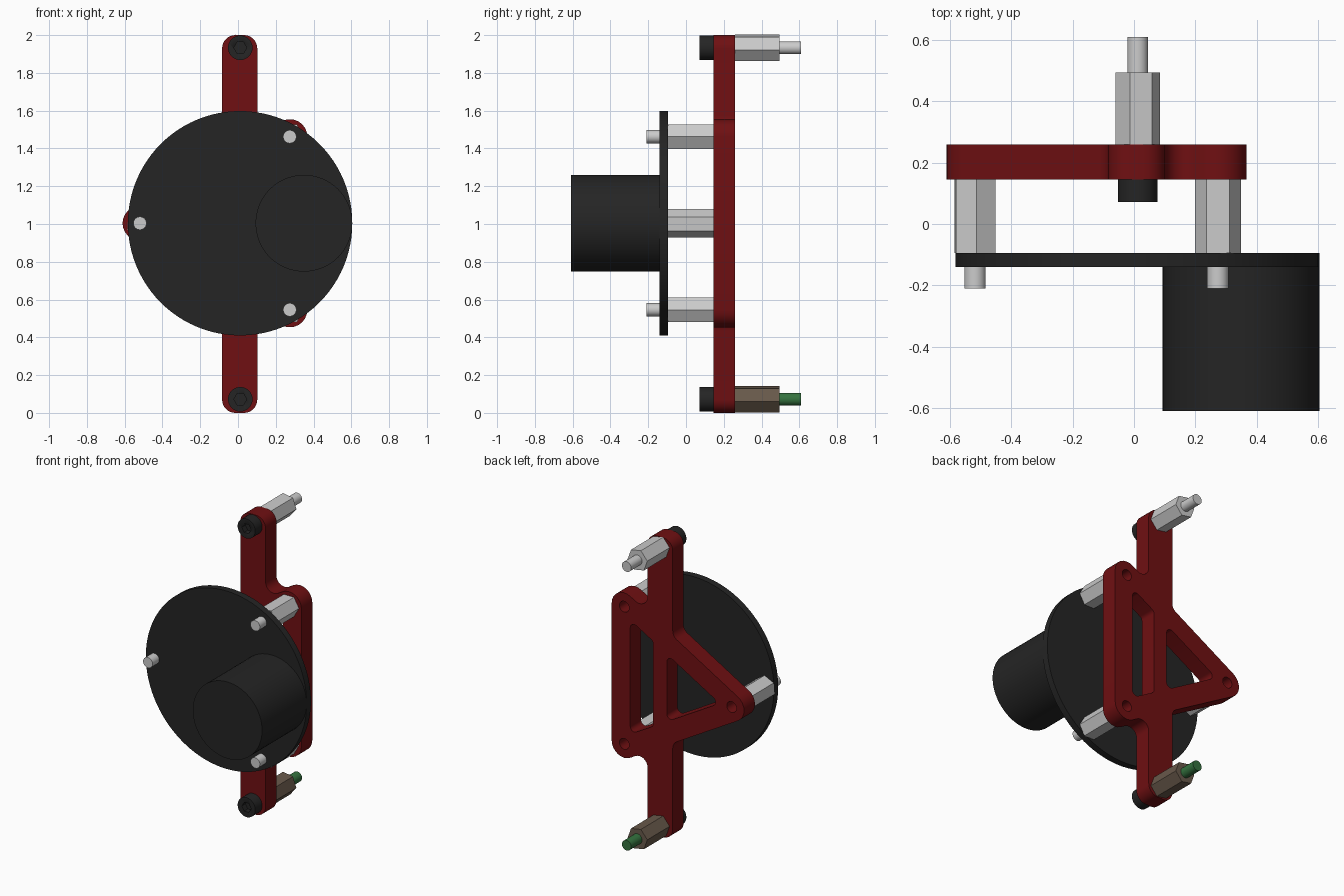
import bpy, math
import bmesh
from mathutils import Vector

if "Cube" in bpy.data.objects:
    bpy.data.objects.remove(bpy.data.objects["Cube"])

CX, CZ = 0.009, 1.004                       # axis of the disc and triangle


def material(name, rgb):
    m = bpy.data.materials.new(name)
    m.diffuse_color = (*rgb, 1)
    m.use_nodes = True
    m.node_tree.nodes["Principled BSDF"].inputs["Base Color"].default_value = m.diffuse_color
    return m


RED = material("red", (0.16, 0.005, 0.006))
BLACK = material("black", (0.018, 0.018, 0.018))
BROWN = material("brown", (0.14, 0.10, 0.07))
GREEN = material("green", (0.035, 0.17, 0.05))


def finish(ob, mat):
    if mat:
        ob.data.materials.append(mat)
    bpy.ops.object.select_all(action='DESELECT')
    bpy.context.view_layer.objects.active = ob
    ob.select_set(True)
    bpy.ops.object.shade_smooth_by_angle(angle=math.radians(30))


def rod(name, x, z, r, y0, y1, mat=None, n=48, turn=0.0, bevel=0.0):
    """Round or hexagonal bar along y; first corner at angle turn."""
    bm = bmesh.new()
    rings = [[bm.verts.new((x + r * math.cos(turn + math.tau * i / n), y,
                            z + r * math.sin(turn + math.tau * i / n)))
              for i in range(n)] for y in (y0, y1)]
    bm.faces.new(rings[0])
    bm.faces.new(rings[1][::-1])
    for i in range(n):
        j = (i + 1) % n
        bm.faces.new((rings[0][j], rings[0][i], rings[1][i], rings[1][j]))
    if bevel:                               # round over the front rim
        rim = [e for e in bm.edges if all(v in rings[0] for v in e.verts)]
        bmesh.ops.bevel(bm, geom=rim, offset=bevel, segments=3, profile=0.5,
                        affect='EDGES')
    bmesh.ops.recalc_face_normals(bm, faces=bm.faces)
    me = bpy.data.meshes.new(name)
    bm.to_mesh(me)
    bm.free()
    ob = bpy.data.objects.new(name, me)
    bpy.context.collection.objects.link(ob)
    finish(ob, mat)
    return ob


def rounded(points, steps=8):
    """Polygon of (x, z, radius) corners with each corner filleted."""
    out = []
    for i, (x, z, r) in enumerate(points):
        p = Vector((x, z))
        a = (Vector(points[i - 1][:2]) - p).normalized()
        b = (Vector(points[(i + 1) % len(points)][:2]) - p).normalized()
        half = a.angle(b) / 2
        c = p + (a + b).normalized() * (r / math.sin(half))
        t = r / math.tan(half)
        u, v = p + a * t - c, p + b * t - c
        sweep = u.angle_signed(v)
        for k in range(steps + 1):
            s = -sweep * k / steps
            out.append((c.x + u.x * math.cos(s) - u.y * math.sin(s),
                        c.y + u.x * math.sin(s) + u.y * math.cos(s)))
    return out


def circle(x, z, r, n=24):
    return [(x + r * math.cos(math.tau * i / n), z + r * math.sin(math.tau * i / n))
            for i in range(n)]


def plate(name, loops, y0, y1, mat):
    """Flat plate with holes, drawn in x-z."""
    cu = bpy.data.curves.new(name, 'CURVE')
    cu.dimensions, cu.fill_mode, cu.extrude = '2D', 'BOTH', (y1 - y0) / 2
    for loop in loops:
        sp = cu.splines.new('POLY')
        sp.points.add(len(loop) - 1)
        for pt, (x, z) in zip(sp.points, loop):
            pt.co = (x, z, 0, 1)
        sp.use_cyclic_u = True
    ob = bpy.data.objects.new(name, cu)
    ob.location.y, ob.rotation_euler.x = (y0 + y1) / 2, math.pi / 2
    bpy.context.collection.objects.link(ob)
    bpy.ops.object.select_all(action='DESELECT')
    bpy.context.view_layer.objects.active = ob
    ob.select_set(True)
    bpy.ops.object.convert(target='MESH')
    ob = bpy.context.object
    bm = bmesh.new()
    bm.from_mesh(ob.data)
    bmesh.ops.remove_doubles(bm, verts=bm.verts, dist=1e-5)
    bmesh.ops.recalc_face_normals(bm, faces=bm.faces)
    bm.to_mesh(ob.data)
    bm.free()
    finish(ob, mat)


def mirrored(top):
    """Complete an upper half outline with its lower mirror image."""
    return top + [(x, 2 * CZ - z, r) for x, z, r in reversed(top)]


# bracket: vertical bar with a triangular frame and two windows
ears = [(-0.519, CZ), (0.274, CZ + 0.458), (0.274, CZ - 0.458)]
upper = [(0.367, 1.622, 0.092), (0.102, 1.469, 0.06), (0.102, 2.0, 0.07),
         (-0.084, 2.0, 0.07), (-0.084, 1.362, 0.06)]
tip = (-0.703, CZ, 0.092)
outline = upper + [tip] + [(x, 2 * CZ - z, r) for x, z, r in reversed(upper)]
outline = [(x, max(z, 0.0), r) if z > 0.1 else (x, 0.0, r) for x, z, r in outline]
slot = mirrored([(0.23, 1.385, 0.03), (0.06, 1.287, 0.03)])
window = [(-0.04, 1.229, 0.03), (-0.43, CZ, 0.03), (-0.04, 0.779, 0.03)]
plate("bracket", [rounded(outline), rounded(slot), rounded(window)]
      + [circle(x, z, 0.036) for x, z in ears], 0.145, 0.26, RED)

# round base disc and motor can
rod("disc", CX + 0.002, CZ, 0.594, -0.14, -0.095, BLACK, n=96)
rod("motor_can", 0.349, CZ, 0.256, -0.61, -0.14, BLACK, n=64)

# spacers between disc and bracket, with studs through the disc
for i, (x, z) in enumerate(ears):
    rod(f"spacer_{i}", x, z, 0.075, -0.095, 0.145, n=6,
        turn=math.radians(26) if i == 0 else 0)
    rod(f"spacer_stud_{i}", x, z, 0.035, -0.21, -0.095, n=32)

# mounting standoffs and cap screws at both ends of the bar
for name, z, body, stud in (("upper", 1.933, None, None), ("lower", 0.072, BROWN, GREEN)):
    rod(name + "_standoff", CX + 0.003, z, 0.074, 0.26, 0.495, body, n=6,
        turn=math.radians(50))
    rod(name + "_standoff_stud", CX + 0.003, z, 0.034, 0.495, 0.61, stud, n=32)
    head = rod(name + "_screw_head", CX + 0.003, z, 0.065, 0.072, 0.145, BLACK,
               bevel=0.008)
    cutter = rod(name + "_socket_cutter", CX + 0.003, z, 0.034, 0.05, 0.11, BLACK, n=6)
    cutter.hide_render = True
    cutter.hide_set(True)
    cut = head.modifiers.new("socket", 'BOOLEAN')
    cut.operation, cut.object, cut.solver = 'DIFFERENCE', cutter, 'EXACT'
    bpy.context.view_layer.objects.active = head
    bpy.ops.object.modifier_apply(modifier=cut.name)
    bpy.data.objects.remove(cutter)
